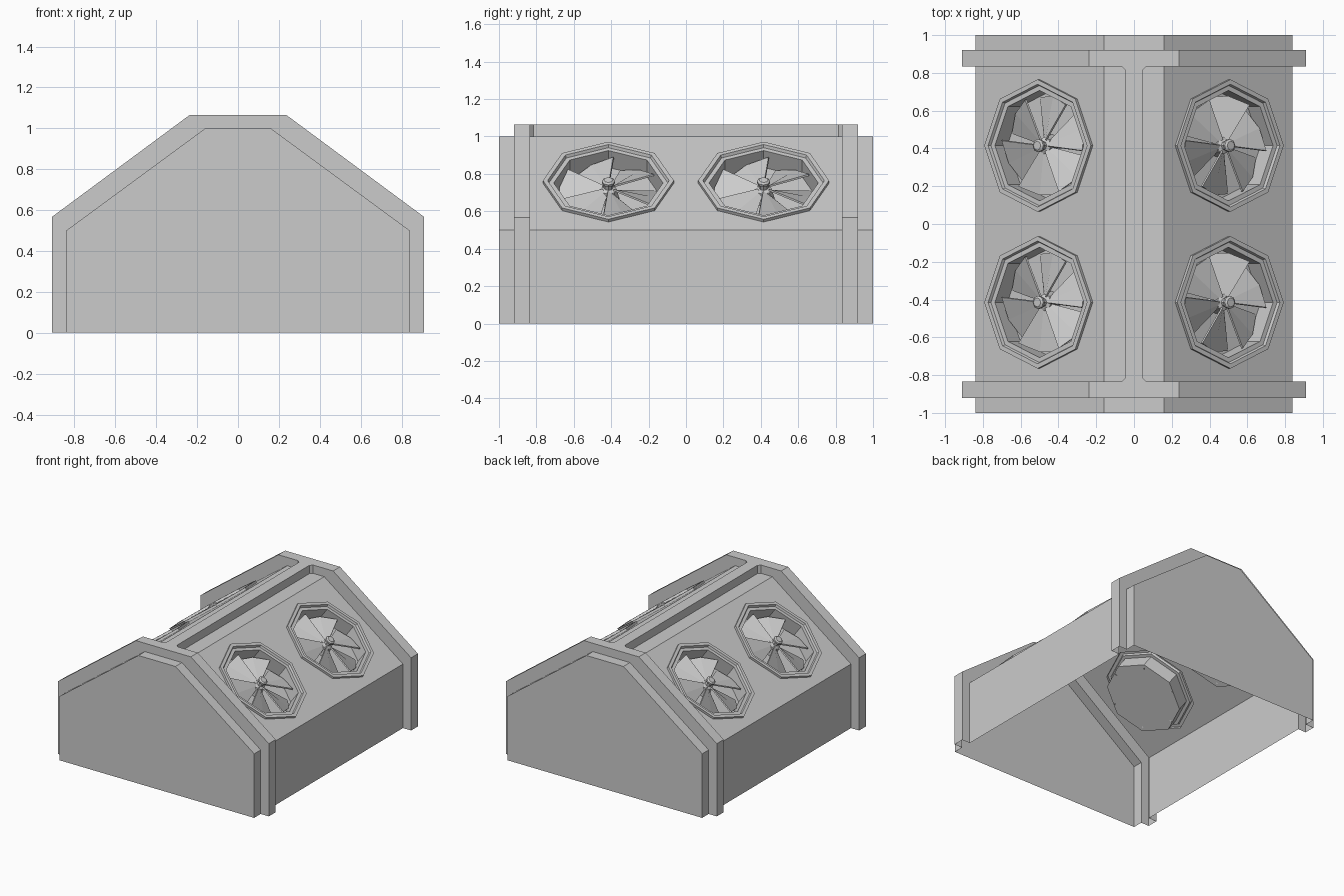
import bpy, bmesh, math
from mathutils import Matrix, Vector

cube = bpy.data.objects.get("Cube")
if cube:
    bpy.data.objects.remove(cube)

grey = bpy.data.materials.new("light_grey")
grey.use_nodes = True
grey.diffuse_color = (0.6, 0.6, 0.6, 1)
grey.node_tree.nodes["Principled BSDF"].inputs["Base Color"].default_value = (0.6, 0.6, 0.6, 1)


def finish(name, bm, matrix=None, fix=True):
    if fix:
        bmesh.ops.recalc_face_normals(bm, faces=bm.faces)
    mesh = bpy.data.meshes.new(name)
    bm.to_mesh(mesh)
    bm.free()
    mesh.materials.append(grey)
    obj = bpy.data.objects.new(name, mesh)
    bpy.context.collection.objects.link(obj)
    if matrix:
        obj.matrix_world = matrix
    return obj


def half_section(side, eave, ridge, top):
    right = [(side, 0), (side, eave), (ridge, top)]
    return [(-x, z) for x, z in right] + right[::-1]


WALL, EAVE, RIDGE, TOP = 0.84, 0.5, 0.16, 1.0
RIB_IN, RIB_OUT = 0.835, 0.92
BEAM_TOP = 1.065
small = half_section(WALL, EAVE, RIDGE, TOP)
large = half_section(0.91, 0.567, 0.237, BEAM_TOP)

# Housing: one open-bottomed shell with raised ribs near both ends
front = [(-1, small), (-RIB_OUT, small), (-RIB_OUT, large), (-RIB_IN, large), (-RIB_IN, small)]
stations = front + [(-y, section) for y, section in front[::-1]]
bm = bmesh.new()
rows = [[bm.verts.new((x, y, z)) for x, z in section] for y, section in stations]
for i, (a, b) in enumerate(zip(rows, rows[1:])):
    for k in range(len(a) - 1):
        if i == 4 and k in (1, 3):
            continue  # the pierced roof panels go here
        bm.faces.new((a[k], a[k + 1], b[k + 1], b[k]))
bm.faces.new(rows[0])
bm.faces.new(rows[-1])
finish("housing", bm)

# Ridge beam with small flares where it meets the ribs
quarter = [(0.045, 0.815), (0.065, RIB_IN)]
plan = quarter + [(-x, y) for x, y in quarter[::-1]]
plan += [(-x, -y) for x, y in plan]
bm = bmesh.new()
low = [bm.verts.new((x, y, TOP)) for x, y in plan]
high = [bm.verts.new((x, y, BEAM_TOP)) for x, y in plan]
for k in range(len(plan)):
    n = (k + 1) % len(plan)
    bm.faces.new((low[k], low[n], high[n], high[k]))
bm.faces.new(high)
finish("ridge_beam", bm)

# Frame of one roof slope: local x runs down the slope, local z points out
run, drop = WALL - RIDGE, TOP - EAVE
length = math.hypot(run, drop)
pitch = math.atan2(drop, run)
slope = Matrix.Translation(((WALL + RIDGE) / 2, 0, (TOP + EAVE) / 2)) @ Matrix.Rotation(pitch, 4, "Y")
FAN_Y = 0.415
RIM = 0.35


def ring(bm, radius, z, y=0, sides=8):
    step = math.tau / sides
    return [bm.verts.new((radius * math.cos(k * step), y + radius * math.sin(k * step), z))
            for k in range(sides)]


def lathe(bm, profile, close_end=True):
    loops = [ring(bm, r, z) for r, z in profile]
    for a, b in zip(loops, loops[1:]):
        for k in range(8):
            n = (k + 1) % 8
            bm.faces.new((a[k], a[n], b[n], b[k]))
    if close_end:
        bm.faces.new(loops[-1])


def roof_panel(side, matrix):
    bm = bmesh.new()
    h = length / 2
    loops = [[bm.verts.new((x, y, 0)) for x, y in
              ((-h, -RIB_IN), (h, -RIB_IN), (h, RIB_IN), (-h, RIB_IN))]]
    loops += [ring(bm, RIM, 0, y) for y in (-FAN_Y, FAN_Y)]
    edges = [bm.edges.new((l[k], l[(k + 1) % len(l)])) for l in loops for k in range(len(l))]
    bmesh.ops.triangle_fill(bm, edges=edges, use_beauty=True, normal=Vector((0, 0, 1)))
    for f in bm.faces:
        f.normal_update()
        if f.normal.z < 0:
            f.normal_flip()
    finish(side + "_roof_panel", bm, matrix, fix=False)


def fan(name, matrix):
    # Octagonal rim and sunken well
    bm = bmesh.new()
    lathe(bm, [(RIM, 0), (RIM, 0.018), (0.325, 0.018), (0.318, 0.002), (0.292, 0.002), (0.292, -0.11)])
    finish(name + "_well", bm, matrix)

    # Hub
    bm = bmesh.new()
    lathe(bm, [(0.06, -0.11), (0.045, -0.04), (0.025, -0.03), (0.025, -0.005),
               (0.035, 0.0), (0.035, 0.014), (0.024, 0.022)])
    finish(name + "_hub", bm, matrix)

    # Six pitched blades
    bm = bmesh.new()
    for k in range(6):
        start = math.radians(54 + 60 * k)
        inner, outer = [], []
        for t in (0, 0.5, 1):
            a = start + t * math.radians(52)
            c, s = math.cos(a), math.sin(a)
            inner.append(bm.verts.new((0.035 * c, 0.035 * s, -0.03 - 0.03 * t)))
            outer.append(bm.verts.new((0.266 * c, 0.266 * s, -0.025 - 0.085 * t)))
        for i in range(2):
            bm.faces.new((inner[i], outer[i], outer[i + 1], inner[i + 1]))
    blades = finish(name + "_blades", bm, matrix)
    thick = blades.modifiers.new("thickness", "SOLIDIFY")
    thick.thickness = 0.01
    thick.offset = 0


for side, turn in (("left", 0), ("right", math.pi)):
    frame = Matrix.Rotation(turn, 4, "Z") @ slope
    roof_panel(side, frame)
    for tag, y in (("first", -FAN_Y), ("second", FAN_Y)):
        fan(f"{side}_{tag}_fan", frame @ Matrix.Translation((0, y, 0)))
